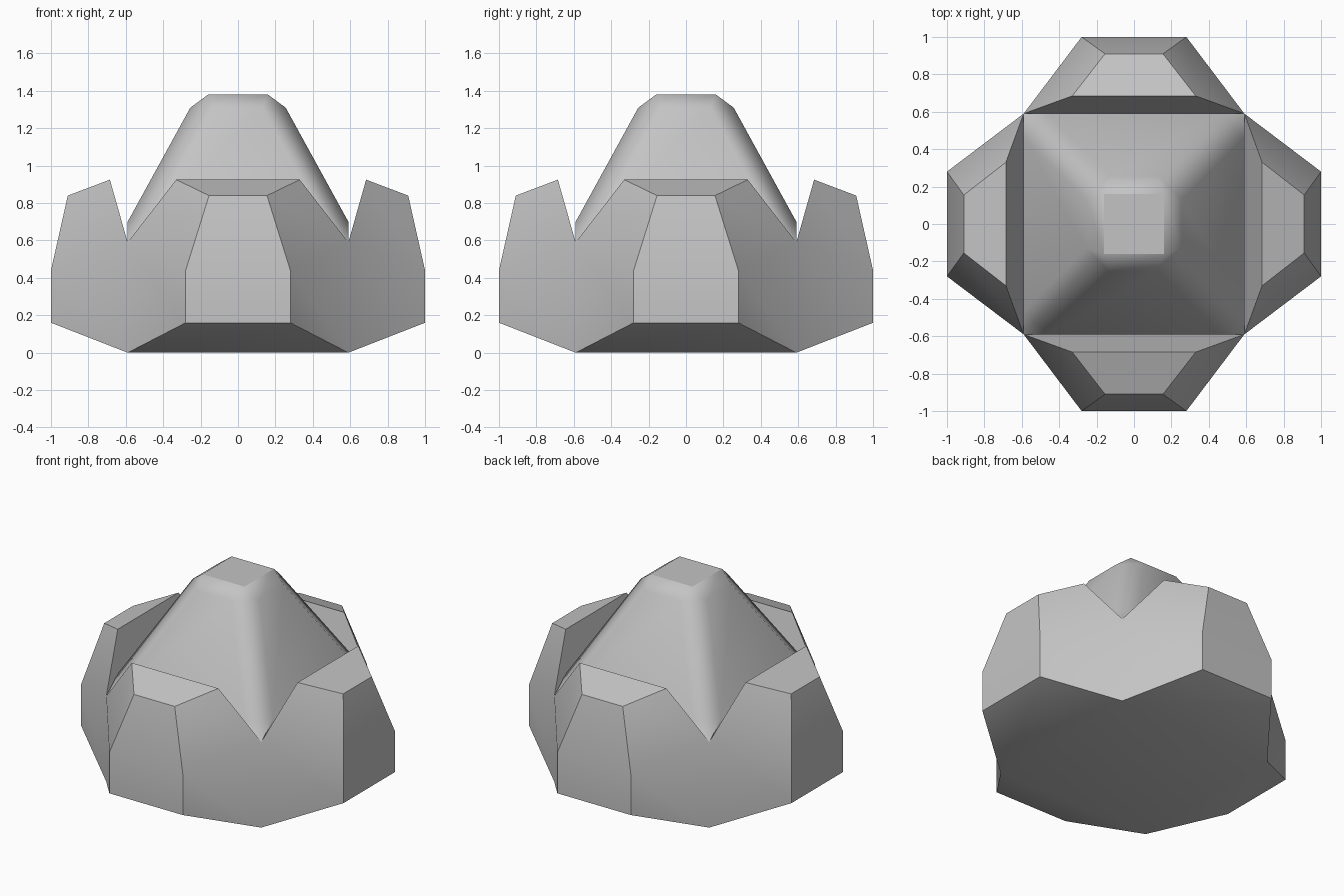
import bpy
import bmesh
import math
from mathutils import Matrix, Vector

cube = bpy.data.objects.get("Cube")
if cube:
    bpy.data.objects.remove(cube, do_unlink=True)

grey = bpy.data.materials.new("stone_grey")
grey.use_nodes = True
tone = (0.55, 0.55, 0.55, 1)
grey.diffuse_color = tone
grey.node_tree.nodes["Principled BSDF"].inputs["Base Color"].default_value = tone


def quarter_symmetric(name, quarter, cap_z, smooth_angle):
    """Repeat one side's faces four times round z, weld them and close the square cap."""
    bm = bmesh.new()
    for turn in range(4):
        spin = Matrix.Rotation(turn * math.pi / 2, 4, "Z")
        for face in quarter:
            bm.faces.new([bm.verts.new(spin @ Vector(p)) for p in face])
    bmesh.ops.remove_doubles(bm, verts=bm.verts[:], dist=0.001)
    cap_edges = [e for e in bm.edges if e.is_boundary
                 and all(abs(v.co.z - cap_z) < 0.001 for v in e.verts)]
    bmesh.ops.contextual_create(bm, geom=cap_edges)
    bmesh.ops.recalc_face_normals(bm, faces=bm.faces[:])
    mesh = bpy.data.meshes.new(name)
    bm.to_mesh(mesh)
    bm.free()
    mesh.materials.append(grey)
    obj = bpy.data.objects.new(name, mesh)
    bpy.context.collection.objects.link(obj)
    bpy.ops.object.select_all(action="DESELECT")
    obj.select_set(True)
    bpy.context.view_layer.objects.active = obj
    bpy.ops.object.shade_smooth_by_angle(angle=math.radians(smooth_angle))
    return obj


def mirror(p):
    return (-p[0], p[1], p[2])


def strip(a, b):
    """Quad between two points and their mirror images."""
    return [mirror(a), a, b, mirror(b)]


# Base: four flared lobes meeting at the corners of a square
half = 0.59
foot = (half, -half, 0)
notch = (half, -half, half)
low = (0.28, -1, 0.16)
mid = (0.28, -1, 0.44)
shoulder = (0.155, -0.91, 0.84)
crest = (0.33, -0.685, 0.925)
profile = [foot, low, mid, shoulder, crest, notch]
lobe = [strip(a, b) for a, b in zip(profile, profile[1:])]
for side in ([foot, low, mid, notch], [notch, mid, shoulder, crest]):
    lobe += [side, [mirror(p) for p in reversed(side)]]
quarter_symmetric("lobed_base", lobe, 0, 30)

# Core: tapered block with bevelled corners and a flat top
rim = (0.46, -half, 0.70)
neck = (0.13, -0.255, 1.31)
top = (0.16, -0.16, 1.38)


def across(p):
    """The same point on the neighbouring side of the corner."""
    return (-p[1], -p[0], p[2])


core = [strip(notch, rim), strip(rim, neck), strip(neck, top),
        [notch, across(rim), rim],
        [rim, across(rim), across(neck), neck],
        [neck, across(neck), top]]
peak = quarter_symmetric("tapered_core", core, top[2], 40)
for edge in peak.data.edges:
    if all(peak.data.vertices[i].co.z > 1.37 for i in edge.vertices):
        edge.use_edge_sharp = True
weighted = peak.modifiers.new("weighted_normals", "WEIGHTED_NORMAL")
weighted.keep_sharp = True
